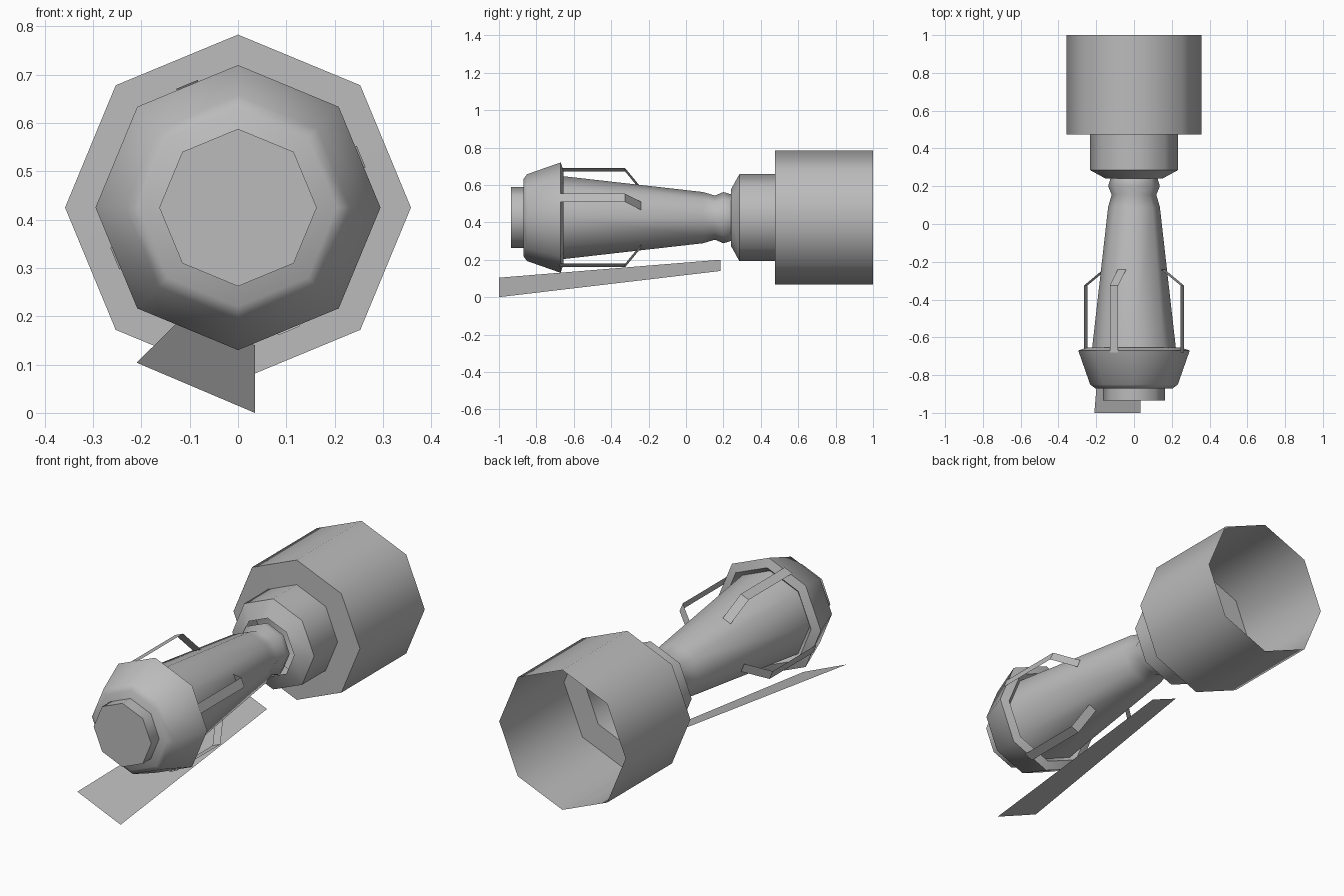
import bpy, bmesh, math
from mathutils import Vector

AXIS_Z = 0.425   # height of the long axis
SIDES = 8

if "Cube" in bpy.data.objects:
    bpy.data.objects.remove(bpy.data.objects["Cube"], do_unlink=True)

grey = bpy.data.materials.new("plain grey")
grey.use_nodes = True
colour = (0.5, 0.5, 0.5, 1)
grey.diffuse_color = colour
grey.node_tree.nodes["Principled BSDF"].inputs["Base Color"].default_value = colour


def finish(name, bm, smooth=True):
    mesh = bpy.data.meshes.new(name)
    bm.to_mesh(mesh)
    bm.free()
    mesh.materials.append(grey)
    obj = bpy.data.objects.new(name, mesh)
    bpy.context.collection.objects.link(obj)
    if smooth:
        bpy.ops.object.select_all(action="DESELECT")
        obj.select_set(True)
        bpy.context.view_layer.objects.active = obj
        bpy.ops.object.shade_smooth_by_angle(angle=math.radians(46))
    return obj


def around(angle, radius, y, side=0.0):
    """Point at an angle from the top of the long axis, shifted sideways."""
    s, c = math.sin(angle), math.cos(angle)
    return Vector((radius * s + side * c, y, AXIS_Z + radius * c - side * s))


def lathe(name, profile, cap_front=False, cap_back=False):
    """Eight-sided shell from (y, radius) pairs running front to back."""
    bm = bmesh.new()
    rings = [[bm.verts.new(around(math.tau * i / SIDES, r, y)) for i in range(SIDES)]
             for y, r in profile]
    for a, b in zip(rings, rings[1:]):
        for i in range(SIDES):
            j = (i + 1) % SIDES
            bm.faces.new((a[i], a[j], b[j], b[i]))
    if cap_front:
        bm.faces.new(rings[0][::-1])
    if cap_back:
        bm.faces.new(rings[-1])
    return finish(name, bm)


# Nose and the flared collar behind it
lathe("nose_cap", [(-0.935, 0.163), (-0.86, 0.163)], cap_front=True)
lathe("collar", [(-0.87, 0.205), (-0.85, 0.232), (-0.67, 0.295),
                 (-0.655, 0.25), (-0.69, 0.215)], cap_front=True)

# Tapered body with a pinched neck
lathe("body", [(-0.8, 0.238), (-0.66, 0.222), (0.09, 0.137), (0.155, 0.118),
               (0.2, 0.137), (0.24, 0.125)], cap_back=True)

# Stepped tail, open at the back
lathe("tail_socket", [(0.24, 0.15), (0.285, 0.232), (0.475, 0.232)])
lathe("tail_step", [(0.475, 0.232), (0.476, 0.358)])
lathe("tail_bell", [(0.475, 0.358), (1.0, 0.358)])

# Four bent strips between collar and body
for n, name in enumerate(("top", "left", "bottom", "right")):
    angle = math.radians(-22.5 + 90 * n)
    angle += math.radians(90 if n % 2 else 0) * 0
    bm = bmesh.new()
    pairs = [[bm.verts.new(around(angle, r, y, s)) for s in (-0.024, 0.024)]
             for y, r in ((-0.68, 0.276), (-0.325, 0.276), (-0.24, 0.165))]
    for a, b in zip(pairs, pairs[1:]):
        bm.faces.new((a[0], a[1], b[1], b[0]))
    finish(name + "_strip", bm, smooth=False)

# Slanted flat plate under the body
bm = bmesh.new()
corners = ((-0.21, -1, 0.104), (0.035, -1, 0), (0.035, 0.185, 0.14), (-0.112, 0.185, 0.2))
bm.faces.new([bm.verts.new(c) for c in corners])
finish("lower_plate", bm, smooth=False)
